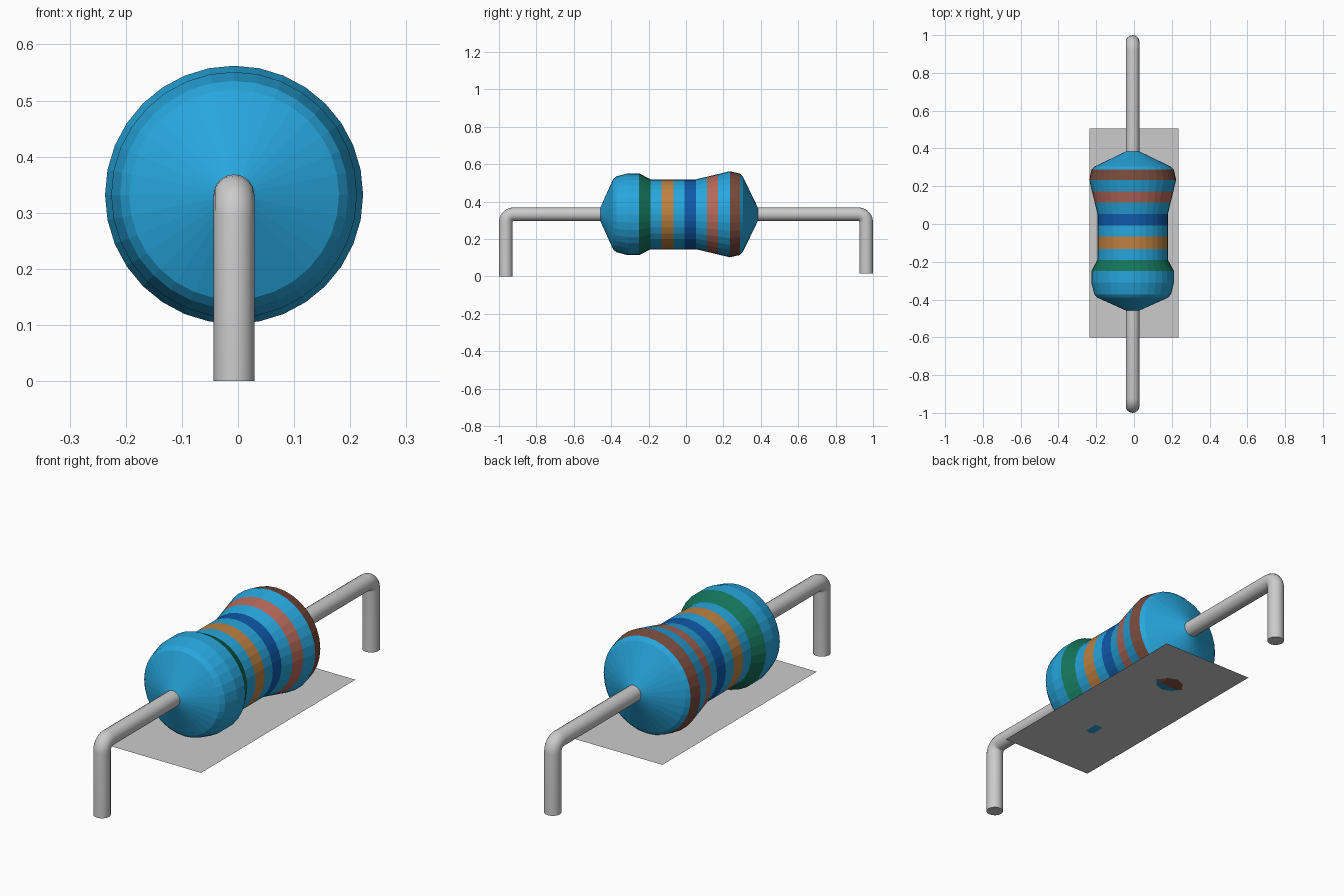
import bpy, bmesh, math

if "Cube" in bpy.data.objects:
    bpy.data.objects.remove(bpy.data.objects["Cube"])

CX, CZ = -0.007, 0.332      # body axis
SIDES = 32
COLOURS = {
    "sky": (0.02, 0.38, 0.72, 1), "green": (0.007, 0.17, 0.10, 1),
    "orange": (0.51, 0.22, 0.053, 1), "blue": (0.005, 0.10, 0.40, 1),
    "salmon": (0.46, 0.14, 0.10, 1), "brown": (0.19, 0.07, 0.045, 1),
}


def new_object(name, bm):
    mesh = bpy.data.meshes.new(name)
    bm.to_mesh(mesh)
    bm.free()
    obj = bpy.data.objects.new(name, mesh)
    bpy.context.collection.objects.link(obj)
    return obj


# Body: lathe profile (y, radius, colour of the strip that follows)
profile = [
    (-0.458, 0.036, "sky"), (-0.39, 0.187, "sky"), (-0.372, 0.203, "sky"),
    (-0.31, 0.219, "sky"), (-0.25, 0.219, "green"), (-0.19, 0.187, "sky"),
    (-0.132, 0.187, "orange"), (-0.066, 0.187, "sky"), (-0.008, 0.187, "blue"),
    (0.054, 0.187, "sky"), (0.113, 0.201, "salmon"), (0.171, 0.215, "sky"),
    (0.234, 0.230, "brown"), (0.288, 0.218, "sky"), (0.304, 0.202, "sky"),
    (0.384, 0.036, None),
]
names = list(COLOURS)
bm = bmesh.new()
rings = []
for y, r, _ in profile:
    rings.append([bm.verts.new((CX + r * math.cos(2 * math.pi * i / SIDES), y,
                                CZ + r * math.sin(2 * math.pi * i / SIDES)))
                  for i in range(SIDES)])
for (_, _, colour), a, b in zip(profile, rings, rings[1:]):
    for i in range(SIDES):
        j = (i + 1) % SIDES
        bm.faces.new((a[i], b[i], b[j], a[j])).material_index = names.index(colour)
bmesh.ops.recalc_face_normals(bm, faces=bm.faces)
body = new_object("resistor_body", bm)
for n in names:
    mat = bpy.data.materials.new(n)
    mat.diffuse_color = COLOURS[n]
    mat.use_nodes = True
    mat.node_tree.nodes["Principled BSDF"].inputs["Base Color"].default_value = mat.diffuse_color
    body.data.materials.append(mat)


# Wire leads: straight run, tight bend, vertical leg
def lead(name, y_in, y_out, z_end):
    s = 1 if y_out > 0 else -1
    bend = 0.042
    pts = [(y_in, CZ)]
    for k in range(7):
        t = math.pi / 2 * k / 6
        pts.append((y_out - s * bend * (1 - math.sin(t)), CZ - bend * (1 - math.cos(t))))
    pts.append((y_out, z_end))
    curve = bpy.data.curves.new(name, "CURVE")
    curve.dimensions = "3D"
    curve.bevel_depth = 0.0365
    curve.bevel_resolution = 6
    curve.use_fill_caps = True
    spline = curve.splines.new("POLY")
    spline.points.add(len(pts) - 1)
    for p, (y, z) in zip(spline.points, pts):
        p.co = (CX, y, z, 1)
    obj = bpy.data.objects.new(name, curve)
    bpy.context.collection.objects.link(obj)
    bpy.ops.object.select_all(action="DESELECT")
    obj.select_set(True)
    bpy.context.view_layer.objects.active = obj
    bpy.ops.object.convert(target="MESH")
    bpy.ops.object.shade_smooth_by_angle(angle=math.radians(40))


lead("front_lead", -0.45, -0.9635, 0.0)
lead("back_lead", 0.375, 0.9635, 0.015)

# Thin flat sheet cutting just through the underside of the body
bm = bmesh.new()
bm.faces.new([bm.verts.new((x, y, 0.115)) for x, y in
              ((-0.235, -0.6), (0.235, -0.6), (0.235, 0.505), (-0.235, 0.505))])
new_object("base_sheet", bm)
